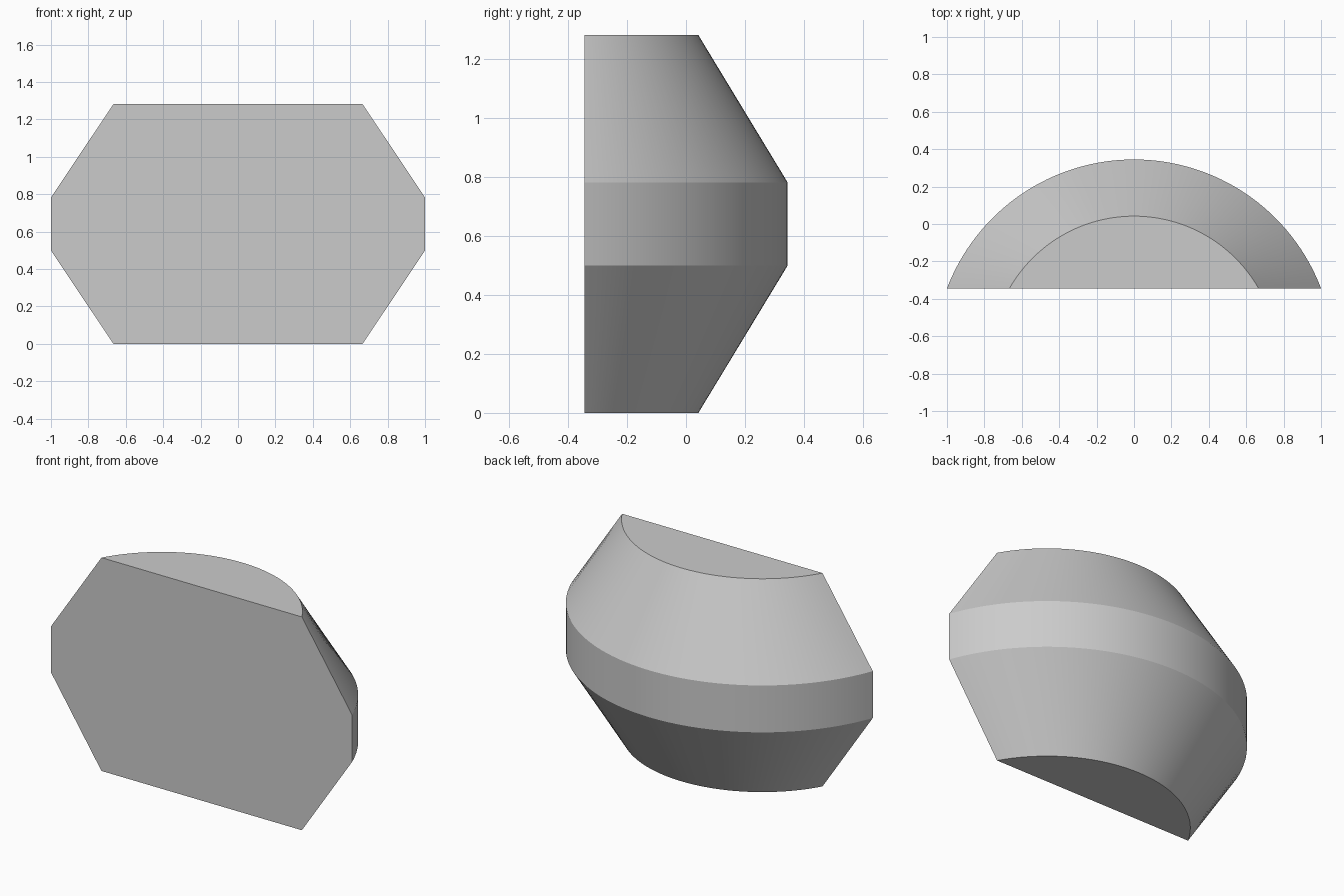
import bpy, bmesh, math

cube = bpy.data.objects.get("Cube")
if cube:
    bpy.data.objects.remove(cube, do_unlink=True)

grey = bpy.data.materials.new("plain_grey")
grey.use_nodes = True
colour = (0.6, 0.6, 0.6, 1)
grey.diffuse_color = colour
grey.node_tree.nodes["Principled BSDF"].inputs["Base Color"].default_value = colour

FLAT_Y = -0.345     # plane of the flat front
AXIS_Y = -0.725     # shared axis of the arcs
STEPS = 64


def arc_ring(bm, radius, z):
    """Arc around the axis, ending on the flat front plane."""
    start = math.asin((FLAT_Y - AXIS_Y) / radius)
    sweep = math.pi - 2 * start
    angles = [start + sweep * i / STEPS for i in range(STEPS + 1)]
    return [bm.verts.new((radius * math.cos(a), AXIS_Y + radius * math.sin(a), z))
            for a in angles]


# Bevelled drum segment: stacked arcs, flat caps and a flat front
bm = bmesh.new()
profile = [(0.767, 0), (1.07, 0.5), (1.07, 0.782), (0.767, 1.282)]
rings = [arc_ring(bm, r, z) for r, z in profile]
for low, high in zip(rings, rings[1:]):
    for i in range(STEPS):
        bm.faces.new((low[i], low[i + 1], high[i + 1], high[i]))
bm.faces.new(rings[0])
bm.faces.new(rings[-1])
bm.faces.new([r[0] for r in rings] + [r[-1] for r in reversed(rings)])
bmesh.ops.recalc_face_normals(bm, faces=bm.faces)

mesh = bpy.data.meshes.new("drum_segment")
bm.to_mesh(mesh)
bm.free()
mesh.materials.append(grey)
body = bpy.data.objects.new("drum_segment", mesh)
bpy.context.collection.objects.link(body)

bpy.ops.object.select_all(action="DESELECT")
body.select_set(True)
bpy.context.view_layer.objects.active = body
bpy.ops.object.shade_smooth_by_angle(angle=math.radians(25))
